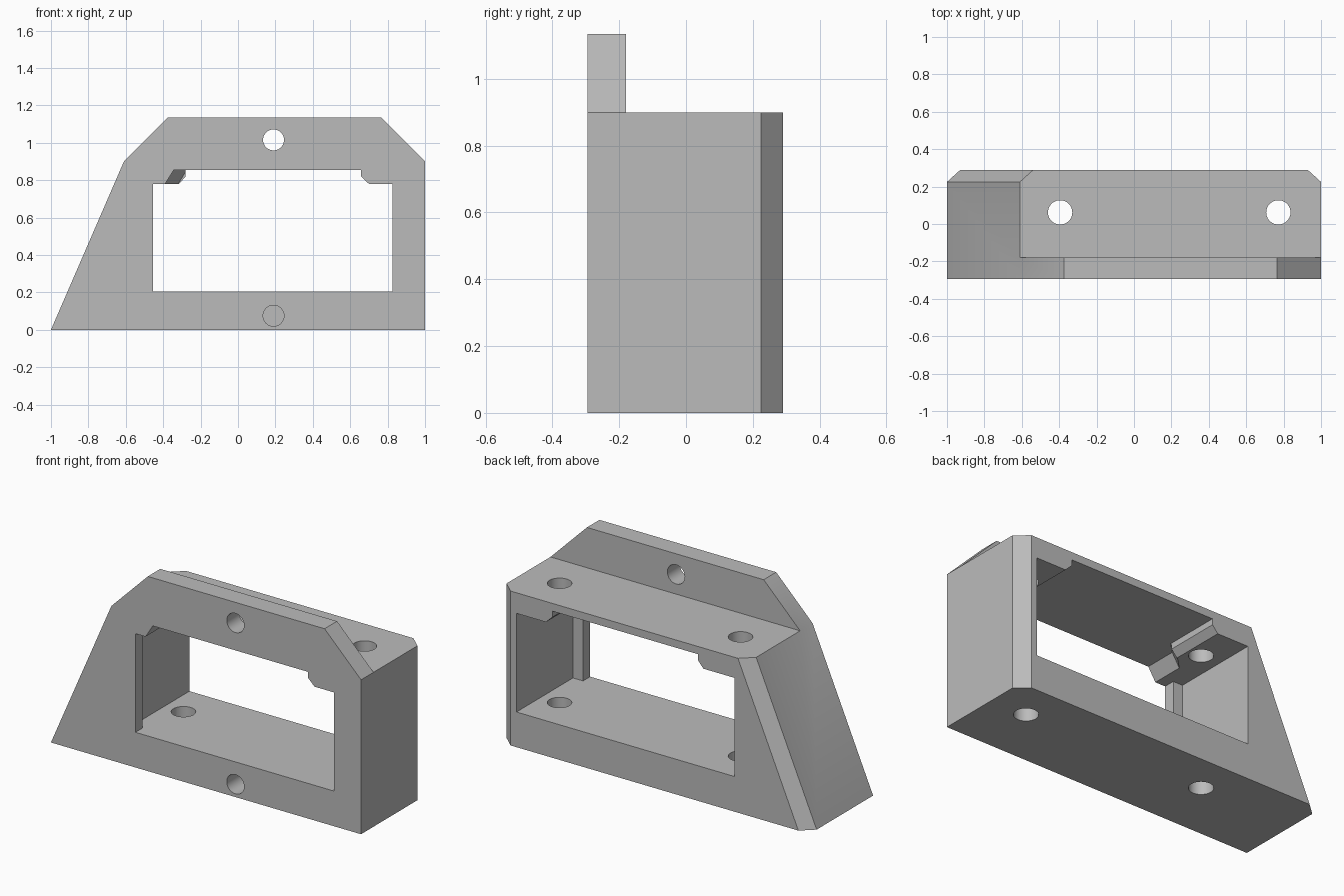
import bpy, bmesh, math
from mathutils import Matrix

cube = bpy.data.objects.get("Cube")
if cube:
    bpy.data.objects.remove(cube, do_unlink=True)

grey = bpy.data.materials.new("plain grey")
grey.use_nodes = True
colour = (0.5, 0.5, 0.5, 1)
grey.diffuse_color = colour
grey.node_tree.nodes["Principled BSDF"].inputs["Base Color"].default_value = colour

FRONT, BACK = -0.295, 0.29
FAR = 0.4


def add_object(name, bm):
    bmesh.ops.recalc_face_normals(bm, faces=bm.faces)
    mesh = bpy.data.meshes.new(name)
    bm.to_mesh(mesh)
    bm.free()
    mesh.materials.append(grey)
    obj = bpy.data.objects.new(name, mesh)
    bpy.context.collection.objects.link(obj)
    return obj


def loft(name, sections):
    """Solid through (y, xz-profile) sections."""
    bm = bmesh.new()
    rings = [[bm.verts.new((x, y, z)) for x, z in prof] for y, prof in sections]
    n = len(rings[0])
    for a, b in zip(rings, rings[1:]):
        for i in range(n):
            j = (i + 1) % n
            bm.faces.new((a[i], a[j], b[j], b[i]))
    bm.faces.new(rings[0])
    bm.faces.new(rings[-1])
    return add_object(name, bm)


def box_profile(x0, x1, z0, z1):
    return [(x0, z0), (x1, z0), (x1, z1), (x0, z1)]


def drill(name, centre, radius, depth, axis):
    bm = bmesh.new()
    turn = Matrix.Rotation(math.pi / 2, 4, "X") if axis == "Y" else Matrix()
    bmesh.ops.create_cone(bm, cap_ends=True, segments=48, radius1=radius,
                          radius2=radius, depth=depth,
                          matrix=Matrix.Translation(centre) @ turn)
    return add_object(name, bm)


def cut(target, cutter):
    cutter.hide_render = True
    mod = target.modifiers.new("cut", "BOOLEAN")
    mod.operation, mod.solver, mod.object = "DIFFERENCE", "EXACT", cutter
    bpy.context.view_layer.objects.active = target
    bpy.ops.object.modifier_apply(modifier=mod.name)
    bpy.data.objects.remove(cutter, do_unlink=True)


# Bracket body with chamfered rear side edges
outline = [(-1, 0), (1, 0), (1, 0.9), (0.765, 1.135), (-0.375, 1.135), (-0.61, 0.9)]
inset = [(x - math.copysign(0.072, x), z) for x, z in outline]
body = loft("bracket_body", [(FRONT, outline), (0.225, outline), (BACK, inset)])

# Lower the top behind the front flange
cut(body, loft("top_cut", [(y, box_profile(-1.2, 1.2, 0.9, 1.3)) for y in (-0.18, FAR)]))

# Window through the body, leaving bosses in the top corners
window = [(-0.455, 0.205), (0.825, 0.205), (0.825, 0.78), (0.70, 0.78), (0.658, 0.82),
          (0.658, 0.855), (-0.28, 0.855), (-0.28, 0.82), (-0.315, 0.78), (-0.455, 0.78)]
cut(body, loft("window_cut", [(y, window) for y in (-FAR, FAR)]))

# Wider pocket behind the front lip
cut(body, loft("pocket_cut", [(y, box_profile(-0.516, 0.89, 0.205, 0.78)) for y in (-0.23, FAR)]))

# Relief in the front of the right boss
relief = [(-0.39, 0.78), (-0.343, 0.855), (-0.15, 0.855), (-0.15, 0.7), (-0.39, 0.7)]
shifted = [(x + 0.07, z) for x, z in relief]
cut(body, loft("relief_cut", [(-FAR, relief), (-0.105, relief), (-0.035, shifted)]))

# Vertical holes through top and floor
for x in (-0.395, 0.772):
    cut(body, drill("vertical_hole", (x, 0.062, 0.5), 0.065, 1.4, "Z"))

# Flange hole, and blind hole in the lower front
cut(body, drill("flange_hole", (0.19, -0.24, 1.015), 0.056, 0.4, "Y"))
cut(body, drill("blind_hole", (0.19, -0.25, 0.075), 0.056, 0.5, "Y"))

# Smooth bores, sharp edges
bpy.ops.object.select_all(action="DESELECT")
body.select_set(True)
bpy.context.view_layer.objects.active = body
bpy.ops.object.shade_smooth_by_angle(angle=math.radians(25))
